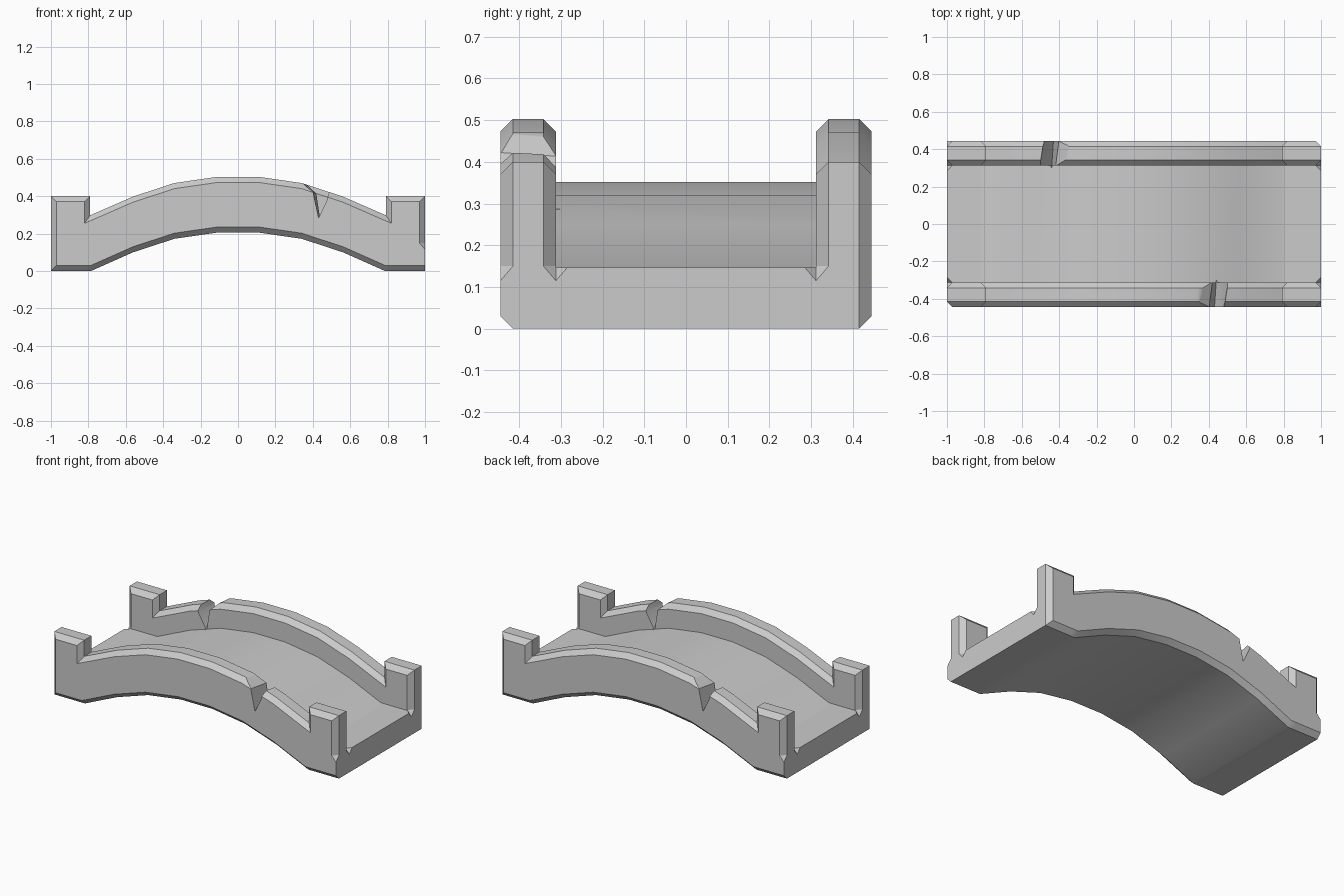
import bpy, bmesh, math

if "Cube" in bpy.data.objects:
    bpy.data.objects.remove(bpy.data.objects["Cube"])

W, IN, C = 0.445, 0.312, 0.03   # half width, parapet inner face, chamfer


def add_loft(bm, sections):
    """Skin a closed solid through rings of equal point count."""
    rings = [[bm.verts.new(p) for p in s] for s in sections]
    n = len(rings[0])
    for a, b in zip(rings, rings[1:]):
        for i in range(n):
            j = (i + 1) % n
            bm.faces.new((a[i], a[j], b[j], b[i]))
    bm.faces.new(rings[0])
    bm.faces.new(rings[-1])


def make(name, solids):
    bm = bmesh.new()
    for s in solids:
        add_loft(bm, s)
    bmesh.ops.remove_doubles(bm, verts=bm.verts, dist=1e-5)
    bmesh.ops.recalc_face_normals(bm, faces=bm.faces)
    me = bpy.data.meshes.new(name)
    bm.to_mesh(me)
    bm.free()
    ob = bpy.data.objects.new(name, me)
    bpy.context.collection.objects.link(ob)
    return ob


def boolean(target, other, op):
    m = target.modifiers.new(op, 'BOOLEAN')
    m.object, m.operation, m.solver = other, op, 'EXACT'
    bpy.context.view_layer.objects.active = target
    bpy.ops.object.modifier_apply(modifier=m.name)
    bpy.data.objects.remove(other)


# Arched deck with a parapet on each side
def section(x, b, t):
    d = b + 0.147
    half = [(W - C, b), (W, b + C), (W, t - C), (W - C, t),
            (IN + C, t), (IN, t - C), (IN, d)]
    pts = half + [(-y, z) for y, z in reversed(half)]
    return [(x, y, z) for y, z in pts]


right = [(0.112, 0.205, 0.503), (0.34, 0.172, 0.47), (0.56, 0.10, 0.398),
         (0.785, 0, 0.30), (0.82, 0, 0.285), (1, 0, 0.285)]
stations = [(-x, b, t) for x, b, t in reversed(right)] + right
bridge = make("bridge", [[section(*s) for s in stations]])


# Corner posts, chamfered on the long top edges and inner uprights
def post(sx, sy):
    def ring(x, inset, c):
        a, b = IN + inset, W - inset
        pts = [(a, 0.05), (b, 0.05), (b, 0.4 - c), (b - c, 0.4),
               (a + c, 0.4), (a, 0.4 - c)]
        return [(sx * x, sy * y, z) for y, z in pts]
    return [ring(0.79, C, 0), ring(0.82, 0, C), ring(1, 0, C)]


corners = [(sx, sy) for sx in (-1, 1) for sy in (-1, 1)]
boolean(bridge, make("posts", [post(*c) for c in corners]), 'UNION')


# Upright corner chamfers: some run to the ground, the others end in a point
def diamond(x, y, full):
    def ring(z, r):
        return [(x + r, y, z), (x, y + r, z), (x - r, y, z), (x, y - r, z)]
    low = [ring(-0.1, C)] if full else [ring(0.115, 0), ring(0.15, C)]
    return low + [ring(0.6, C)]


cuts = []
for sx, sy in corners:
    cuts.append(diamond(sx, sy * W, sx * sy > 0))
    cuts.append(diamond(sx, sy * IN, False))

# Cracks through the parapets, repeated by a half turn
outer = [(0.28, 0.52), (0.34, 0.47), (0.40, 0.423), (0.43, 0.285),
         (0.475, 0.38), (0.49, 0.60), (0.28, 0.60)]
inner = [(0.33, 0.52), (0.38, 0.455), (0.42, 0.413), (0.44, 0.28),
         (0.50, 0.38), (0.53, 0.60), (0.33, 0.60)]
for s in (1, -1):
    cuts.append([[(s * x, -s * (W + 0.01), z) for x, z in outer],
                 [(s * x, -s * (IN - 0.01), z) for x, z in inner]])
boolean(bridge, make("cutter", cuts), 'DIFFERENCE')

# Smooth arch with crisp chamfers
bpy.ops.object.select_all(action='DESELECT')
bridge.select_set(True)
bpy.context.view_layer.objects.active = bridge
bpy.ops.object.shade_smooth_by_angle(angle=math.radians(30))
